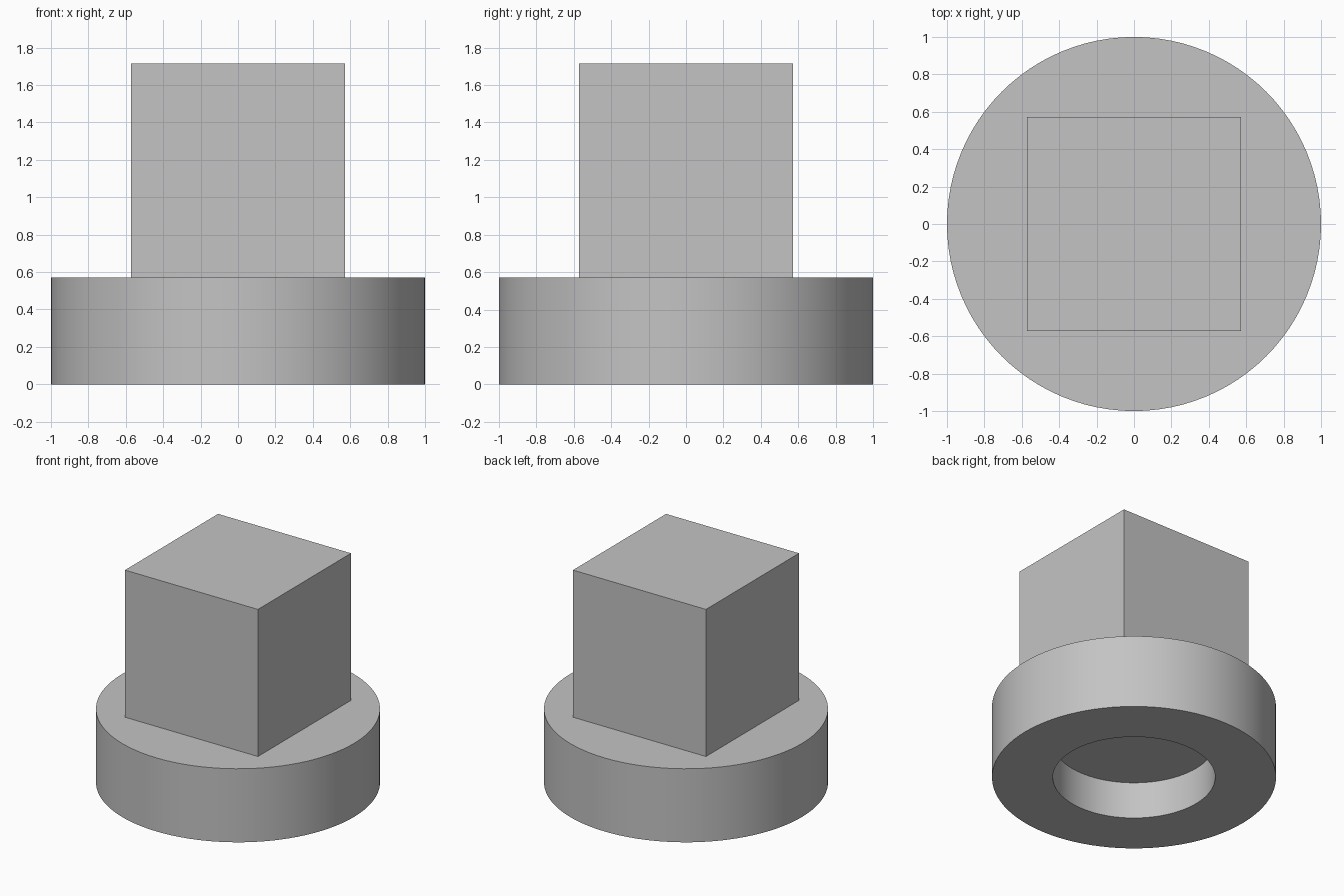
import bpy
import bmesh
from math import tau
from mathutils import Matrix

default = bpy.data.objects.get("Cube")
if default:
    bpy.data.objects.remove(default, do_unlink=True)

UNIT = 2 / 7            # the whole part is built on this module
SEGMENTS = 96
BASE_HEIGHT = 2 * UNIT
BLOCK_SIZE = 4 * UNIT

grey = bpy.data.materials.new("plain grey")
grey.use_nodes = True
colour = (0.55, 0.55, 0.55, 1)
grey.diffuse_color = colour
grey.node_tree.nodes["Principled BSDF"].inputs["Base Color"].default_value = colour


def add_object(name, bm):
    bmesh.ops.recalc_face_normals(bm, faces=bm.faces)
    mesh = bpy.data.meshes.new(name)
    bm.to_mesh(mesh)
    bm.free()
    mesh.materials.append(grey)
    obj = bpy.data.objects.new(name, mesh)
    bpy.context.collection.objects.link(obj)
    return obj


# Round base with a blind round recess underneath: a profile turned about z
profile = [(0, UNIT), (2 * UNIT, UNIT), (2 * UNIT, 0), (1, 0),
           (1, BASE_HEIGHT), (0, BASE_HEIGHT)]
bm = bmesh.new()
verts = [bm.verts.new((r, 0, z)) for r, z in profile]
edges = [bm.edges.new(pair) for pair in zip(verts, verts[1:])]
bmesh.ops.spin(bm, geom=verts + edges, cent=(0, 0, 0), axis=(0, 0, 1),
               angle=tau, steps=SEGMENTS)
bmesh.ops.remove_doubles(bm, verts=bm.verts, dist=0.0001)
base = add_object("round_base", bm)
bpy.context.view_layer.objects.active = base
base.select_set(True)
bpy.ops.object.shade_smooth_by_angle()

# Square block standing on the base
bm = bmesh.new()
bmesh.ops.create_cube(bm, size=BLOCK_SIZE, matrix=Matrix.Translation(
    (0, 0, BASE_HEIGHT + BLOCK_SIZE / 2)))
add_object("square_block", bm)
